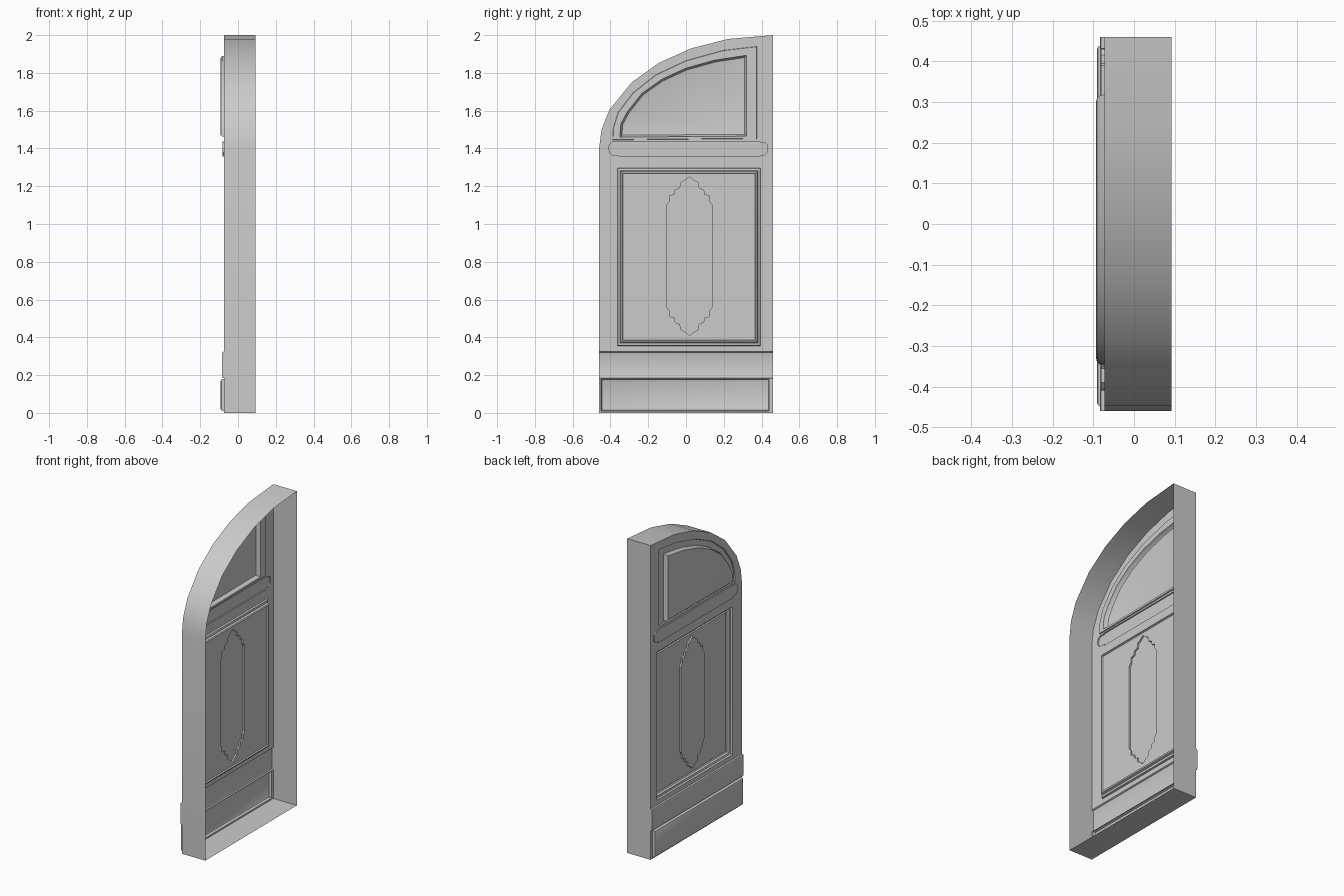
import bpy, bmesh
from math import sin, cos, radians
from mathutils import Vector

if "Cube" in bpy.data.objects:
    bpy.data.objects.remove(bpy.data.objects["Cube"])

FACE, OPEN = -0.073, 0.092   # x of the front sheet and of the open rim


def rect(y0, y1, z0, z1):
    return [(y0, z0), (y1, z0), (y1, z1), (y0, z1)]


def inset(loop, d):
    # mitred inset of a counter-clockwise loop
    out, n = [], len(loop)
    for i in range(n):
        a, b, c = (Vector(loop[(i + k) % n]) for k in (-1, 0, 1))
        e, f = (b - a).normalized(), (c - b).normalized()
        n1, n2 = Vector((-e.y, e.x)), Vector((-f.y, f.x))
        out.append(tuple(b + (n1 + n2) * (d / (1 + n1.dot(n2)))))
    return out


def ring(bm, loop, x):
    return [bm.verts.new((x, y, z)) for y, z in loop]


def bridge(bm, a, b):
    n = len(a)
    for i in range(n):
        j = (i + 1) % n
        bm.faces.new((a[i], a[j], b[j], b[i]))


def fill(bm, rings):
    # flat region bounded by the first ring, with the others as holes
    edges = []
    for r in rings:
        for i in range(len(r)):
            pair = (r[i], r[(i + 1) % len(r)])
            edges.append(bm.edges.get(pair) or bm.edges.new(pair))
    bmesh.ops.triangle_fill(bm, use_beauty=True, use_dissolve=False, edges=edges,
                            normal=(-1, 0, 0))


def relief(bm, loop, levels, holes=()):
    # stepped moulding: levels are (inset distance, x); returns the first ring
    first = prev = ring(bm, loop, FACE)
    for d, x in levels:
        cur = ring(bm, inset(loop, d) if d else loop, x)
        bridge(bm, prev, cur)
        prev = cur
    inner = []
    for h, hx in holes:
        base, top = ring(bm, h, levels[-1][1]), ring(bm, h, hx)
        bridge(bm, base, top)
        fill(bm, [top])
        inner.append(base)
    fill(bm, [prev] + inner)
    return first


def finish(bm, name):
    bmesh.ops.remove_doubles(bm, verts=bm.verts, dist=0.0002)
    bmesh.ops.recalc_face_normals(bm, faces=bm.faces)
    me = bpy.data.meshes.new(name)
    bm.to_mesh(me)
    bm.free()
    ob = bpy.data.objects.new(name, me)
    bpy.context.collection.objects.link(ob)
    bpy.ops.object.select_all(action='DESELECT')
    ob.select_set(True)
    bpy.context.view_layer.objects.active = ob
    bpy.ops.object.shade_smooth_by_angle(angle=radians(30))


# Outline: half-arch over a straight door leaf
arch = [(0.46 - 0.92 * cos(radians(a)), 1.4 + 0.6 * sin(radians(a)))
        for a in (90, 75, 62, 49, 35.5, 20, 9.6, 0)]
outline = [(-0.46, 0), (0.46, 0)] + arch

# Surrounding rim, open towards +x
bm = bmesh.new()
bridge(bm, ring(bm, outline, OPEN), ring(bm, outline, FACE))
finish(bm, "door_rim")

# Upper front sheet with the middle panel, cross bar and arched panel
bm = bmesh.new()
sheet = ring(bm, [(-0.46, 0.325), (0.46, 0.325)] + arch, FACE)

quarter = [(0.12, 0.27), (0.105, 0.29), (0.105, 0.32), (0.08, 0.325), (0.075, 0.35),
           (0.05, 0.36), (0.045, 0.39), (0.025, 0.40), (0.0, 0.42)]
half = quarter + [(-y, z) for y, z in quarter[-2::-1]]
cartouche = [(0.018 + y, 0.83 + z) for y, z in half + [(-y, -z) for y, z in half]]
middle = relief(bm, rect(-0.363, 0.395, 0.355, 1.297),
                [(0.003, -0.062), (0.014, -0.058), (0.018, -0.046), (0.026, -0.042),
                 (0.03, -0.05)], [(cartouche, -0.06)])

bar_loop = [(-0.35, 1.357), (0.39, 1.357), (0.395, 1.366), (0.415, 1.366), (0.43, 1.38),
            (0.433, 1.4), (0.43, 1.42), (0.415, 1.432), (0.395, 1.432), (0.39, 1.438),
            (-0.35, 1.438), (-0.355, 1.434), (-0.39, 1.434), (-0.405, 1.42), (-0.41, 1.4),
            (-0.405, 1.38), (-0.39, 1.366), (-0.355, 1.366)]
bar = relief(bm, bar_loop, [(0, -0.081)])

arch_loop = [(-0.388, 1.445), (0.375, 1.452), (0.375, 1.94), (0.2, 1.92), (0.0, 1.865),
             (-0.16, 1.79), (-0.28, 1.695), (-0.36, 1.59), (-0.385, 1.51)]
panel_loop = [(-0.35, 1.46), (0.32, 1.465), (0.32, 1.893), (0.15, 1.867), (0.0, 1.825),
              (-0.13, 1.765), (-0.235, 1.69), (-0.31, 1.595), (-0.345, 1.53)]
frame = ring(bm, arch_loop, FACE)
prev = frame
for loop, x in ((inset(arch_loop, 0.002), -0.066), (panel_loop, -0.066),
                (inset(panel_loop, 0.004), -0.084), (inset(panel_loop, 0.010), -0.091),
                (inset(panel_loop, 0.02), -0.0935)):
    cur = ring(bm, loop, x)
    bridge(bm, prev, cur)
    prev = cur
fill(bm, [prev])
fill(bm, [sheet, middle, bar, frame])
finish(bm, "door_front")

# Plain band across the full width
bm = bmesh.new()
profile = [(FACE, 0.183), (-0.081, 0.186), (-0.084, 0.194), (-0.084, 0.312),
           (-0.081, 0.321), (FACE, 0.325)]
ends = [[bm.verts.new((x, y, z)) for x, z in profile] for y in (-0.46, 0.46)]
for i in range(len(profile) - 1):
    bm.faces.new((ends[0][i], ends[1][i], ends[1][i + 1], ends[0][i + 1]))
for e in ends:
    bm.faces.new(e)
finish(bm, "lower_band")

# Bottom sheet with its raised kick panel
bm = bmesh.new()
kick = relief(bm, rect(-0.45, 0.44, 0.01, 0.18),
              [(0.001, -0.082), (0.004, -0.088), (0.011, -0.0915)])
fill(bm, [ring(bm, rect(-0.46, 0.46, 0, 0.183), FACE), kick])
finish(bm, "kick_panel")
